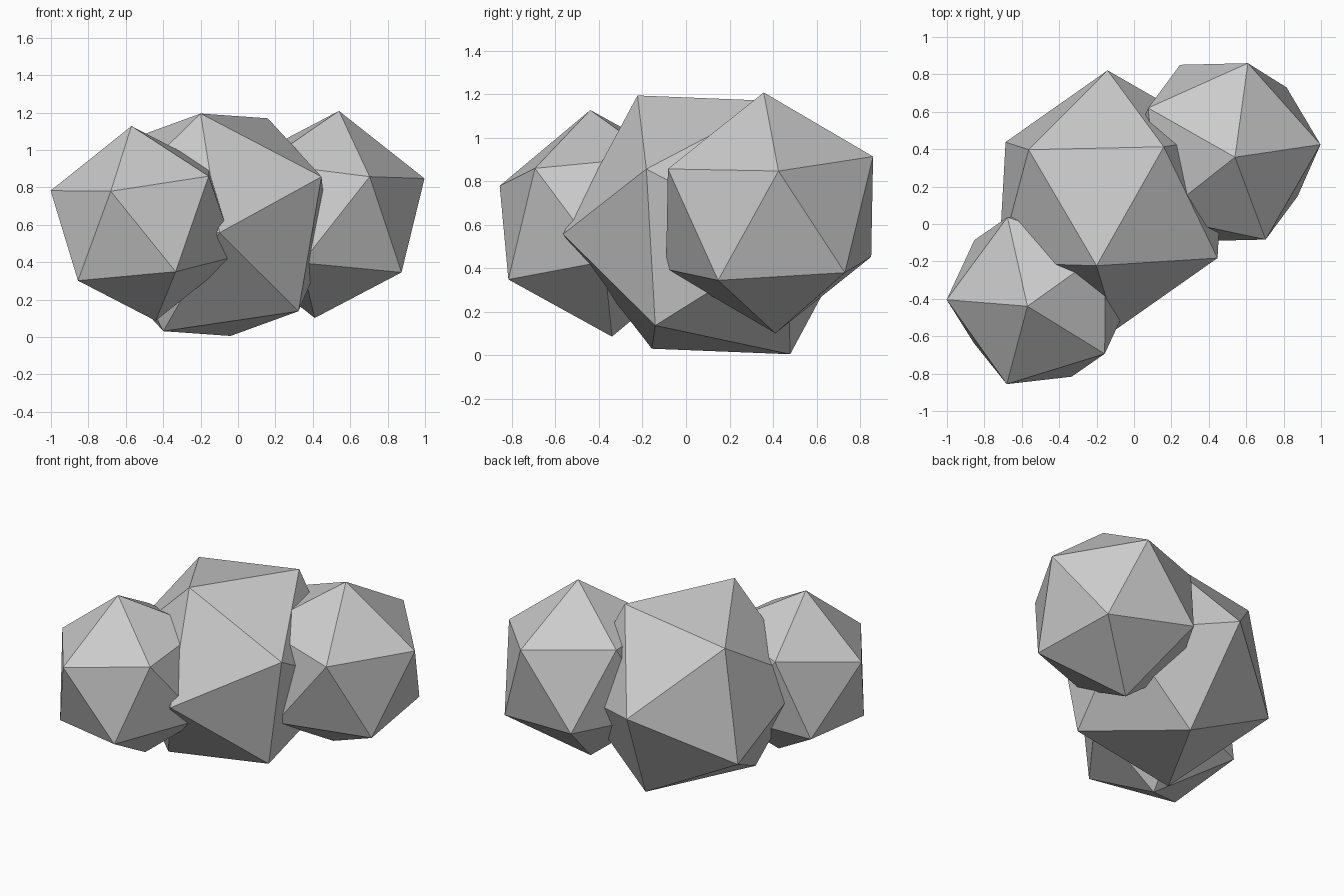
import bpy
from mathutils import Matrix, Vector

if "Cube" in bpy.data.objects:
    bpy.data.objects.remove(bpy.data.objects["Cube"])


def frame(a, b):
    # Orthonormal frame: first axis on a, second in the plane of a and b
    x = Vector(a).normalized()
    z = x.cross(Vector(b)).normalized()
    return Matrix((x, z.cross(x), z)).transposed()


def boulder(name, centre, radius, corner, neighbour):
    # Icosahedron turned so two adjacent corners point in the given directions
    bpy.ops.mesh.primitive_ico_sphere_add(subdivisions=1, radius=radius)
    ob = bpy.context.object
    ob.name = name
    a, b = (ob.data.vertices[i].co.copy() for i in ob.data.edges[0].vertices)
    turn = frame(corner, neighbour) @ frame(a, b).transposed()
    ob.data.transform(turn.to_4x4())
    ob.location = centre
    return ob


# Large middle stone
boulder("middle_boulder", (-0.12, 0.128, 0.60), 0.695,
        (-0.08, -0.35, 0.593), (0.57, -0.31, 0.255))
# Smaller stone at front left
boulder("left_boulder", (-0.505, -0.39, 0.607), 0.527,
        (-0.065, -0.05, 0.523), (-0.175, -0.465, 0.173))
# Smaller stone at back right
boulder("right_boulder", (0.475, 0.384, 0.655), 0.558,
        (0.065, -0.027, 0.555), (0.525, 0.041, 0.195))
